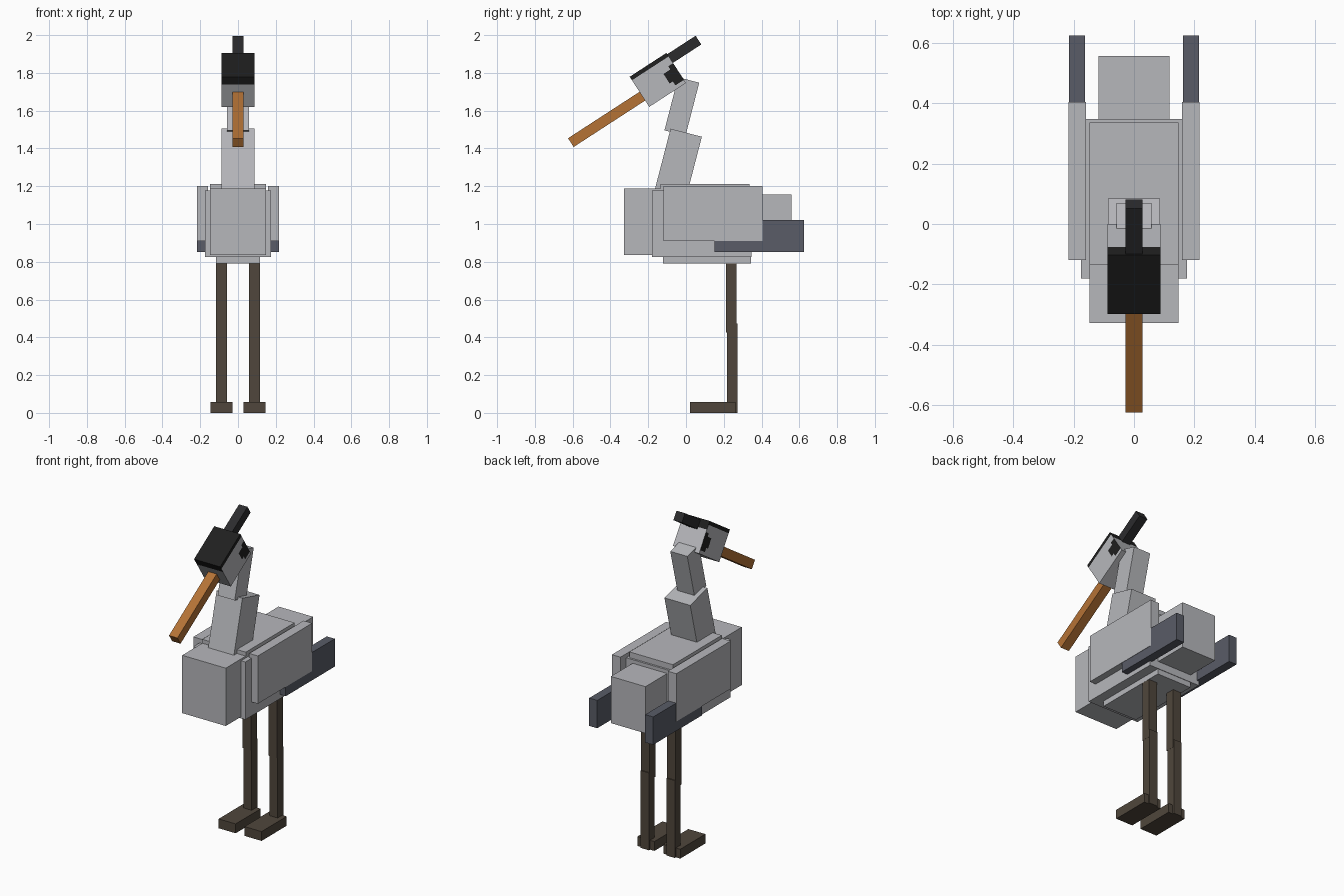
import bpy, bmesh
from math import radians
from mathutils import Matrix

cube = bpy.data.objects.get("Cube")
if cube:
    bpy.data.objects.remove(cube)


def material(name, r, g, b):
    m = bpy.data.materials.new(name)
    m.use_nodes = True
    m.diffuse_color = (r, g, b, 1)
    bsdf = next(n for n in m.node_tree.nodes if n.type == 'BSDF_PRINCIPLED')
    bsdf.inputs["Base Color"].default_value = (r, g, b, 1)
    bsdf.inputs["Roughness"].default_value = 0.9
    return m


GREY = material("feather_grey", 0.47, 0.475, 0.50)
SLATE = material("wing_tip_slate", 0.10, 0.107, 0.135)
BROWN = material("leg_brown", 0.08, 0.062, 0.045)
ORANGE = material("beak_orange", 0.46, 0.17, 0.036)
BLACK = material("cap_black", 0.014, 0.014, 0.014)
CREST = material("crest_charcoal", 0.025, 0.025, 0.027)


def finish(name, bm, mats, centre, tilt):
    mesh = bpy.data.meshes.new(name)
    bm.to_mesh(mesh)
    bm.free()
    for m in mats:
        mesh.materials.append(m)
    ob = bpy.data.objects.new(name, mesh)
    ob.location = centre
    ob.rotation_euler.x = radians(tilt)
    bpy.context.collection.objects.link(ob)
    return ob


def cuboid(size):
    bm = bmesh.new()
    bmesh.ops.create_cube(bm, size=1, matrix=Matrix.Diagonal((*size, 1)))
    return bm


def tilted(name, mat, centre, size, tilt):
    return finish(name, cuboid(size), [mat], centre, tilt)


def block(name, mat, x, y, z):
    """Upright box from its x, y and z ranges."""
    spans = (x, y, z)
    return tilted(name, mat, [(a + b) / 2 for a, b in spans],
                  [b - a for a, b in spans], 0)


def pair(name, mat, x, y, z):
    block("left_" + name, mat, x, y, z)
    block("right_" + name, mat, (-x[1], -x[0]), y, z)


# Body
block("chest", GREY, (-0.147, 0.147), (-0.328, -0.1), (0.835, 1.188))
block("body", GREY, (-0.176, 0.176), (-0.18, 0.348), (0.825, 1.177))
block("back_slab", GREY, (-0.147, 0.147), (-0.135, 0.336), (1.1, 1.212))
block("belly_slab", GREY, (-0.117, 0.117), (-0.123, 0.345), (0.792, 0.9))
block("tail", GREY, (-0.117, 0.117), (0.3, 0.558), (0.87, 1.155))

# Wings
pair("wing", GREY, (0.16, 0.218), (-0.12, 0.404), (0.91, 1.202))
pair("wing_tip", SLATE, (0.162, 0.216), (0.152, 0.625), (0.852, 1.022))

# Legs
pair("upper_leg", BROWN, (0.059, 0.116), (0.211, 0.267), (0.425, 0.85))
pair("lower_leg", BROWN, (0.0595, 0.1155), (0.217, 0.273), (0, 0.472))
pair("foot", BROWN, (0.03, 0.145), (0.02, 0.262), (0, 0.057))

# Neck
tilted("lower_neck", GREY, (0, -0.044, 1.309), (0.174, 0.171, 0.36), -14.5)
tilted("upper_neck", GREY, (0, -0.022, 1.622), (0.115, 0.115, 0.29), -14.5)

# Beak and crest
HEAD_TILT = 33
tilted("beak", ORANGE, (0, -0.40, 1.567), (0.057, 0.50, 0.055), HEAD_TILT)
tilted("crest", CREST, (0, -0.018, 1.919), (0.057, 0.20, 0.055), HEAD_TILT)

# Head, cut into bands so the cap and cheek patches follow face edges
W, L, H = 0.176, 0.232, 0.19
head = cuboid((W, L, H))
cuts = [((0, 0, h), (0, 0, 1)) for h in (-0.075, -0.05, 0.01, 0.03, 0.045, 0.073)]
cuts += [((0, y, 0), (0, 1, 0)) for y in (0.042, 0.062, 0.085)]
for co, no in cuts:
    bmesh.ops.bisect_plane(head, geom=head.verts[:] + head.edges[:] + head.faces[:],
                           plane_co=co, plane_no=no)


def is_black(face):
    n, c = face.normal, face.calc_center_median()
    if n.z > 0.5:
        return True
    if abs(n.y) > 0.5:
        return c.z > 0.045
    if abs(n.x) > 0.5:
        if c.z > 0.073:
            return True
        if c.z > 0.03 or c.z < -0.075:
            return False
        edge = 0.085 if c.z > 0.01 else 0.042 if c.z > -0.05 else 0.062
        return c.y > edge
    return False


head.normal_update()
for f in head.faces:
    f.material_index = int(is_black(f))
finish("head", head, [GREY, BLACK], (0, -0.149, 1.763), HEAD_TILT)
